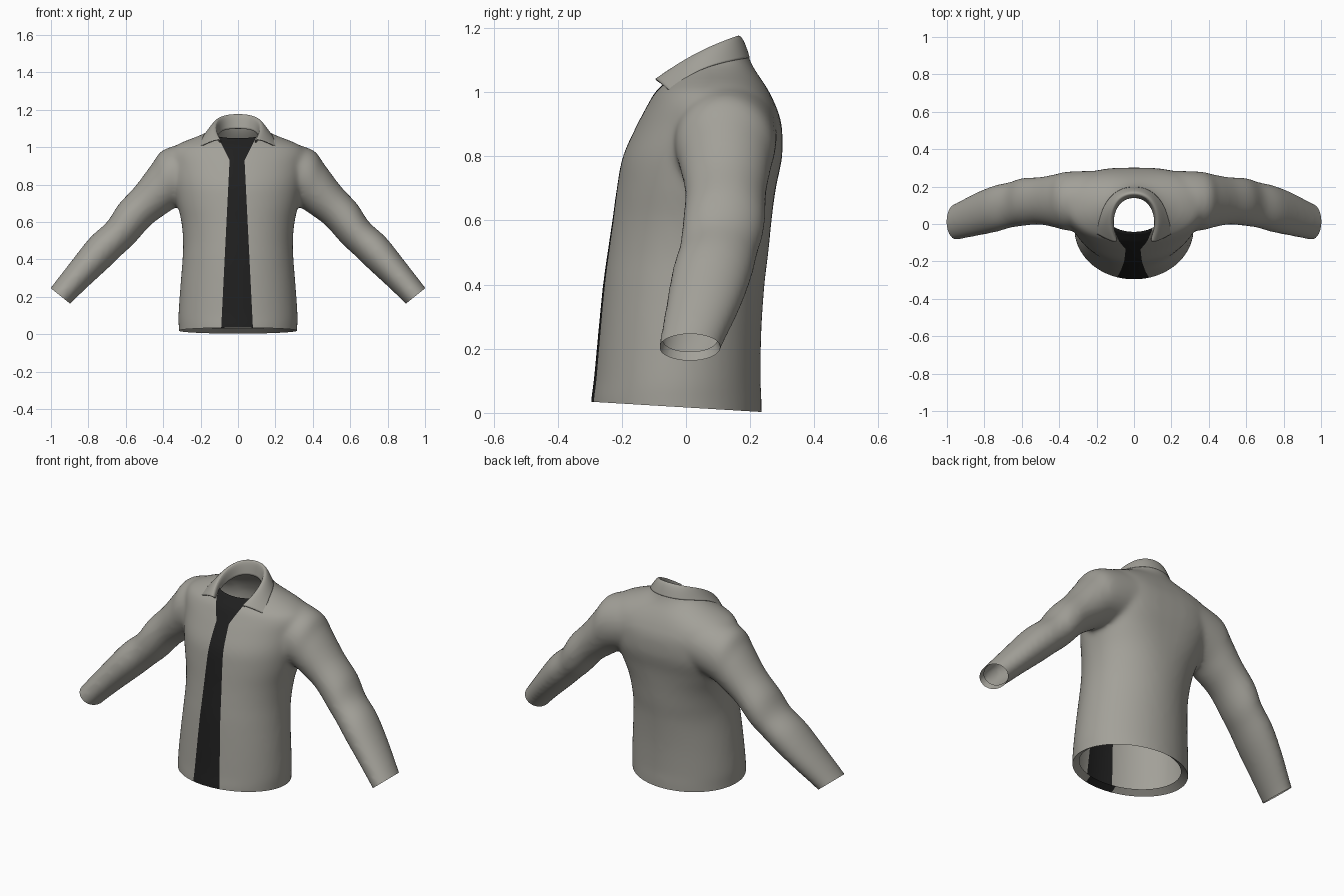
import bpy, bmesh, math
from mathutils import Vector

if "Cube" in bpy.data.objects:
    bpy.data.objects.remove(bpy.data.objects["Cube"])

SEG = 48


def material(name, rgb):
    m = bpy.data.materials.new(name)
    m.diffuse_color = (*rgb, 1)
    m.use_nodes = True
    m.node_tree.nodes["Principled BSDF"].inputs["Base Color"].default_value = m.diffuse_color
    return m


grey = material("warm grey cloth", (0.365, 0.355, 0.318))
black = material("black shirt", (0.014, 0.014, 0.014))


def add_object(name, mesh):
    ob = bpy.data.objects.new(name, mesh)
    bpy.context.collection.objects.link(ob)
    return ob


def smooth(ob, deg):
    bpy.ops.object.select_all(action='DESELECT')
    bpy.context.view_layer.objects.active = ob
    ob.select_set(True)
    bpy.ops.object.shade_smooth_by_angle(angle=math.radians(deg))


def refine(table, n=4):
    """Catmull-Rom interpolation between the rows of a table."""
    rows = []
    for i in range(len(table) - 1):
        p0, p1 = table[max(i - 1, 0)], table[i]
        p2, p3 = table[i + 1], table[min(i + 2, len(table) - 1)]
        for k in range(n):
            t = k / n
            rows.append([b + .5 * t * (c - a + t * (2 * a - 5 * b + 4 * c - d + t * (3 * (b - c) + d - a)))
                         for a, b, c, d in zip(p0, p1, p2, p3)])
    return rows + [table[-1]]


def loft(bm, rings):
    """Closed tube through rings of points, capped at both ends."""
    loops = [[bm.verts.new(p) for p in r] for r in rings]
    for a, b in zip(loops, loops[1:]):
        for i in range(SEG):
            j = (i + 1) % SEG
            bm.faces.new((a[i], a[j], b[j], b[i]))
    bm.faces.new(loops[0])
    bm.faces.new(loops[-1])


def ellipse(c, u, v, back=2):
    """Ring whose half towards +v is squared off by the exponent."""
    pts = []
    for i in range(SEG):
        x, y = math.cos(2 * math.pi * i / SEG), math.sin(2 * math.pi * i / SEG)
        if y > 0:
            x, y = math.copysign(abs(x) ** (2 / back), x), y ** (2 / back)
        pts.append(c + u * x + v * y)
    return pts


bm = bmesh.new()

# torso: height, half width, front y, back y, back squareness
torso = [(-.08, .316, -.295, .236, 2), (.03, .317, -.297, .236, 2), (.1, .319, -.288, .233, 2),
         (.25, .309, -.274, .235, 2), (.4, .297, -.259, .245, 2), (.5, .294, -.245, .257, 2.1),
         (.6, .303, -.23, .267, 2.3), (.7, .325, -.216, .28, 2.7), (.8, .345, -.197, .3, 3),
         (.9, .36, -.152, .298, 3), (.96, .367, -.12, .279, 2.9), (1.0, .345, -.097, .26, 2.5),
         (1.03, .29, -.067, .242, 2.2), (1.065, .2, -.036, .218, 2), (1.1, .138, -.018, .2, 2),
         (1.15, .115, -.005, .185, 2)]
loft(bm, [ellipse(Vector((0, (f + b) / 2, z)), Vector((w, 0, 0)), Vector((0, (b - f) / 2, 0)), n)
          for z, w, f, b, n in refine(torso)])

# sleeves: upper x, z, lower x, z, front y, back y
sleeve = [(.22, 1.035, .19, .72, -.04, .285), (.395, .988, .315, .685, -.035, .28),
          (.46, .91, .39, .64, -.018, .265), (.55, .79, .47, .58, -.003, .25),
          (.638, .695, .555, .485, -.011, .246), (.70, .6, .62, .425, -.02, .225),
          (.79, .518, .69, .357, -.043, .207), (.89, .392, .785, .27, -.063, .168),
          (1.003, .246, .897, .162, -.085, .109), (1.045, .19, .94, .11, -.09, .10)]
for s in (1, -1):
    rings = []
    for x1, z1, x2, z2, f, b in refine(sleeve):
        c = Vector((s * (x1 + x2) / 2, (f + b) / 2, (z1 + z2) / 2))
        rings.append(ellipse(c, Vector((s * (x1 - x2) / 2, 0, (z1 - z2) / 2)),
                             Vector((0, (b - f) / 2, 0))))
    loft(bm, rings)
bmesh.ops.recalc_face_normals(bm, faces=bm.faces)
mesh = bpy.data.meshes.new("solid")
bm.to_mesh(mesh)
bm.free()

# fuse torso and sleeves into one soft skin
jacket = add_object("jacket_body", mesh)
m = jacket.modifiers.new("fuse", 'REMESH')
m.mode = 'VOXEL'
m.voxel_size = 0.013
m = jacket.modifiers.new("soften", 'SMOOTH')
m.factor = 0.5
m.iterations = 12
dg = bpy.context.evaluated_depsgraph_get()
fused = bpy.data.meshes.new_from_object(jacket.evaluated_get(dg))
jacket.modifiers.clear()
jacket.data = fused
fused.materials.clear()
fused.materials.append(grey)
fused.materials.append(black)

bm = bmesh.new()
bm.from_mesh(fused)


def slice_mesh(co, no, clear):
    geom = bm.verts[:] + bm.edges[:] + bm.faces[:]
    return bmesh.ops.bisect_plane(bm, geom=geom, dist=1e-5, plane_co=co, plane_no=no,
                                  clear_outer=clear)["geom_cut"]


def opening(co, no, scale, shift):
    """Cut an opening and fold its edge inwards."""
    cut = slice_mesh(co, no, True)
    edges = [e for e in cut if isinstance(e, bmesh.types.BMEdge) and e.is_boundary]
    new = bmesh.ops.extrude_edge_only(bm, edges=edges)["geom"]
    vs = [v for v in new if isinstance(v, bmesh.types.BMVert)]
    lo = [min(v.co[i] for v in vs) for i in range(3)]
    hi = [max(v.co[i] for v in vs) for i in range(3)]
    c = (Vector(lo) + Vector(hi)) / 2
    for v in vs:
        v.co = c + (v.co - c) * scale + Vector(shift)


# hem, cuffs and neck
opening((0, -.3, .035), (0, -.06, -1), .88, (0, 0, .025))
for s in (1, -1):
    opening((s * .95, 0, .205), (s * .625, 0, -.78), .9, (-s * .02, 0, .024))
opening((0, -.05, 1.045), (0, -.35, 1), .9, (0, 0, 0))

# front gap showing the black shirt: straight edges that flare at the neck
MID = -.005
for s in (1, -1):
    slice_mesh((MID + s * .085, 0, .03), (s * .9, 0, .045), False)
    slice_mesh((MID + s * .04, 0, .93), (s * .12, 0, -.06), False)
bmesh.ops.recalc_face_normals(bm, faces=bm.faces)
for f in bm.faces:
    c = f.calc_center_median()
    half = max(.085 - (c.z - .03) * .05, .04 + (c.z - .93) * .5)
    f.material_index = int(c.y < .03 and abs(c.x - MID) < half)
bm.to_mesh(fused)
bm.free()
smooth(jacket, 45)

# collar: inner foot, fold and outer edge, from centre back to front end
foot = [(0, .15, 1.10), (.075, .125, 1.095), (.112, .05, 1.07), (.112, -.02, 1.045), (.095, -.075, 1.025)]
fold = [(0, .165, 1.193), (.08, .14, 1.184), (.118, .06, 1.149), (.118, -.03, 1.095), (.09, -.102, 1.045)]
edge = [(0, .203, 1.108), (.095, .182, 1.105), (.163, .1, 1.09), (.184, .015, 1.06), (.207, -.047, 1.0)]
rows = [[], [], [], []]
for p, q, r in zip(foot, fold, edge):
    p, q, r = Vector(p), Vector(q), Vector(r)
    out = Vector((r.x, r.y - .05, 0)).normalized()
    for row, v in zip(rows, (p, q, q.lerp(r, .45) + out * .006 + Vector((0, 0, .006)), r)):
        row.append(v)
bm = bmesh.new()
grid = []
for row in rows:
    full = [Vector((-v.x, v.y, v.z)) for v in row[:0:-1]] + row
    grid.append([bm.verts.new(v) for v in full])
for a, b in zip(grid, grid[1:]):
    for i in range(len(a) - 1):
        bm.faces.new((a[i], a[i + 1], b[i + 1], b[i]))
bmesh.ops.recalc_face_normals(bm, faces=bm.faces)
mesh = bpy.data.meshes.new("collar")
bm.to_mesh(mesh)
bm.free()
mesh.materials.append(grey)
collar = add_object("collar", mesh)
smooth(collar, 60)
m = collar.modifiers.new("round", 'SUBSURF')
m.levels = m.render_levels = 3
m.boundary_smooth = 'PRESERVE_CORNERS'
m = collar.modifiers.new("cloth", 'SOLIDIFY')
m.thickness = 0.006
m.offset = 0
